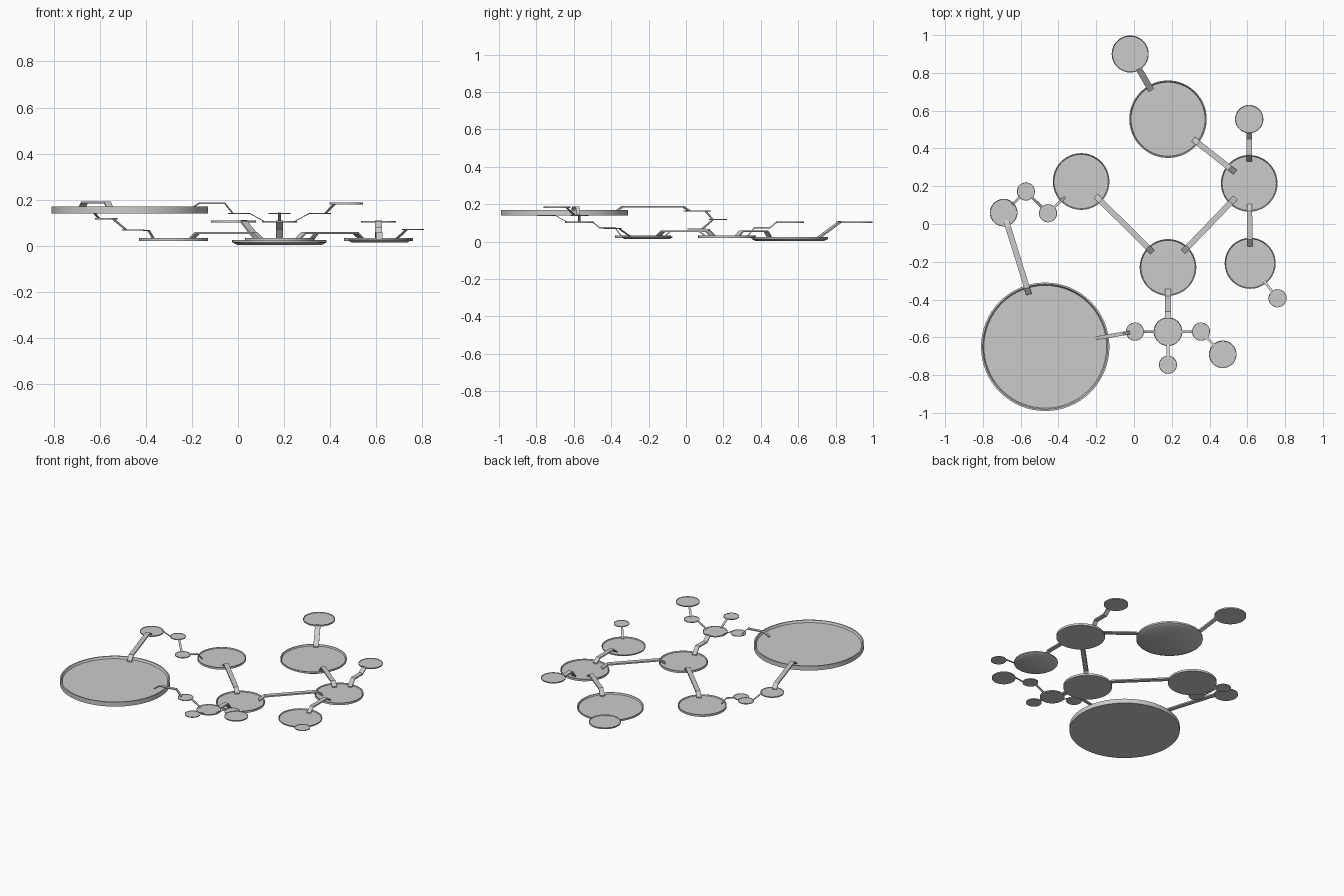
import bpy, bmesh
from math import sin, cos, pi
from mathutils import Vector

if "Cube" in bpy.data.objects:
    bpy.data.objects.remove(bpy.data.objects["Cube"])

# name: x, y, radius, bottom z, thickness, base radius factor
DISCS = {
    "large_tray": (-0.47, -0.65, 0.34, 0.14, 0.03, 1.0),
    "left_upper_dish": (-0.69, 0.06, 0.073, 0.160, 0.007, 1.0),
    "left_step_dish": (-0.572, 0.172, 0.048, 0.115, 0.005, 1.0),
    "left_low_dish": (-0.455, 0.057, 0.048, 0.066, 0.005, 1.0),
    "left_tray": (-0.28, 0.225, 0.15, 0.02, 0.014, 1.0),
    "center_tray": (0.18, -0.23, 0.15, 0.02, 0.014, 1.0),
    "right_tray": (0.61, 0.215, 0.15, 0.02, 0.014, 1.0),
    "back_tray": (0.18, 0.555, 0.205, 0.004, 0.022, 0.9),
    "back_dish": (-0.02, 0.90, 0.098, 0.10, 0.009, 1.0),
    "right_back_dish": (0.61, 0.555, 0.075, 0.10, 0.007, 1.0),
    "right_front_tray": (0.615, -0.208, 0.135, 0.015, 0.014, 0.9),
    "right_end_dish": (0.76, -0.393, 0.048, 0.068, 0.005, 1.0),
    "hub_dish": (0.18, -0.57, 0.076, 0.10, 0.007, 1.0),
    "hub_left_dish": (0.005, -0.57, 0.048, 0.138, 0.005, 1.0),
    "hub_front_dish": (0.18, -0.745, 0.048, 0.138, 0.005, 1.0),
    "hub_right_dish": (0.355, -0.57, 0.048, 0.138, 0.005, 1.0),
    "front_end_dish": (0.47, -0.69, 0.073, 0.180, 0.007, 1.0),
}


def make_object(name, bm):
    bmesh.ops.recalc_face_normals(bm, faces=bm.faces)
    me = bpy.data.meshes.new(name)
    bm.to_mesh(me)
    bm.free()
    ob = bpy.data.objects.new(name, me)
    bpy.context.collection.objects.link(ob)
    return ob


def loft(bm, rings):
    # closed rings bridged in order, with caps at both ends
    loops = [[bm.verts.new(p) for p in r] for r in rings]
    n = len(loops[0])
    for a, b in zip(loops, loops[1:]):
        for i in range(n):
            j = (i + 1) % n
            bm.faces.new((a[i], a[j], b[j], b[i]))
    bm.faces.new(loops[0][::-1])
    bm.faces.new(loops[-1])


# Shallow round tray with a thin raised rim
def disc(name, x, y, r, z, t, base):
    n = 64
    prof = [(r * base, z), (r, z + t * (0.0 if base == 1 else 0.5)), (r, z + t),
            (r * 0.975, z + t), (r * 0.955, z + t * 0.55)]
    if base == 1:
        prof.pop(0)
    bm = bmesh.new()
    loft(bm, [[(x + pr * cos(2 * pi * i / n), y + pr * sin(2 * pi * i / n), pz)
               for i in range(n)] for pr, pz in prof])
    ob = make_object(name, bm)
    bpy.context.view_layer.objects.active = ob
    ob.select_set(True)
    bpy.ops.object.shade_smooth_by_angle()
    ob.select_set(False)


# Flat bar between two trays; zh raises its middle into a bridge over the rims
def bar(a, b, width, inset_a, inset_b, zh=None, ramp=0.035):
    A, B = DISCS[a], DISCS[b]
    pa, pb = Vector(A[:2]), Vector(B[:2])
    length = (pb - pa).length
    d = (pb - pa) / length
    s = Vector((-d.y, d.x)) * width / 2
    h = width * 0.15
    start, end = A[2] - inset_a, length - B[2] + inset_b
    path = [(start, A[3] + A[4] * 0.7), (end, B[3] + B[4] * 0.7)]
    if zh:
        path[1:1] = [(start + ramp, zh), (end - ramp, zh)]
    rings = []
    for t, z in path:
        c = pa + d * t
        l, r = c + s, c - s
        rings.append([(l.x, l.y, z - h), (r.x, r.y, z - h),
                      (r.x, r.y, z + h), (l.x, l.y, z + h)])
    bm = bmesh.new()
    loft(bm, rings)
    make_object("bar_" + a + "_to_" + b, bm)


for name, spec in DISCS.items():
    disc(name, *spec)

# Main bridges
bar("large_tray", "left_upper_dish", 0.03, 0.05, 0.03, 0.187)
bar("center_tray", "left_tray", 0.03, 0.035, 0.04, 0.055)
bar("center_tray", "right_tray", 0.03, 0.035, 0.045, 0.055)
bar("back_tray", "right_tray", 0.03, 0.035, 0.055, 0.055)
bar("right_tray", "right_front_tray", 0.028, 0.04, 0.045, 0.055)
bar("right_tray", "right_back_dish", 0.03, 0.035, 0.005, 0.075)
bar("center_tray", "hub_dish", 0.03, 0.035, 0.005, 0.075)
bar("back_tray", "back_dish", 0.033, 0.03, 0.01)
bar("large_tray", "hub_left_dish", 0.02, 0.07, 0.02, 0.184)

# Small links
bar("left_upper_dish", "left_step_dish", 0.014, 0.01, 0.005)
bar("left_step_dish", "left_low_dish", 0.014, 0.01, 0.005)
bar("left_low_dish", "left_tray", 0.014, 0.01, 0.03, 0.067, 0.03)
bar("right_front_tray", "right_end_dish", 0.014, 0.025, 0.005)
for side in ("left", "front", "right"):
    bar("hub_dish", f"hub_{side}_dish", 0.014, 0.012, 0.005)
bar("hub_right_dish", "front_end_dish", 0.014, 0.012, 0.005)
